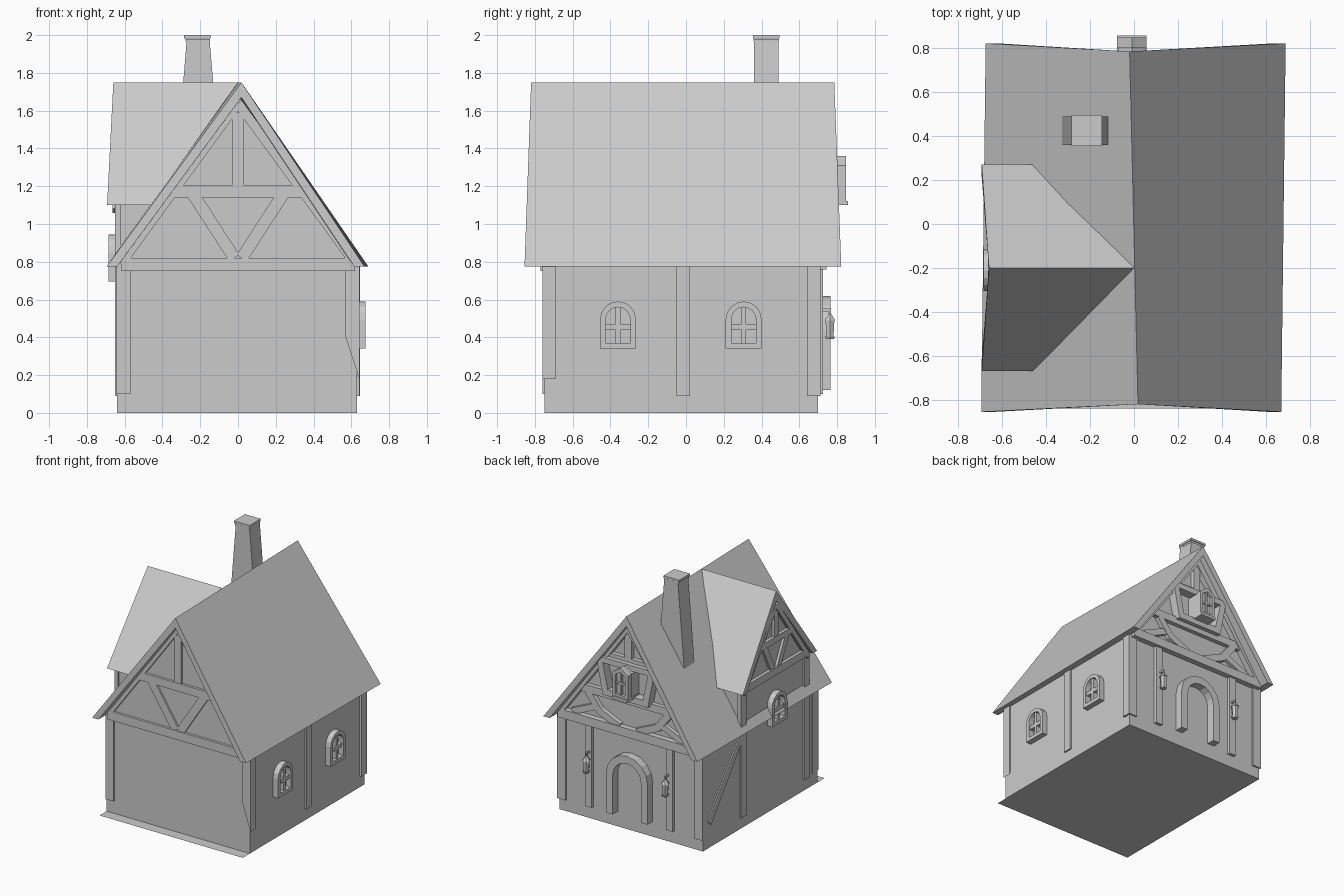
import bpy, bmesh
from math import sin, cos, pi
from mathutils import Vector as V

if "Cube" in bpy.data.objects:
    bpy.data.objects.remove(bpy.data.objects["Cube"])

# Wall frames: origin, horizontal direction, outward direction
SIDES = {
    'front': (V((0, -.75, 0)), V((1, 0, 0)), V((0, -1, 0))),
    'back': (V((0, .70, 0)), V((1, 0, 0)), V((0, 1, 0))),
    'right': (V((.63, 0, 0)), V((0, 1, 0)), V((1, 0, 0))),
    'left': (V((-.64, 0, 0)), V((0, 1, 0)), V((-1, 0, 0))),
}


def at(side, p, w):
    o, u, n = SIDES[side]
    return o + u * p[0] + n * w + V((0, 0, p[1]))


def make(name, verts, faces):
    bm = bmesh.new()
    vs = [bm.verts.new(v) for v in verts]
    for f in faces:
        bm.faces.new([vs[i] for i in f])
    bmesh.ops.recalc_face_normals(bm, faces=bm.faces)
    me = bpy.data.meshes.new(name)
    bm.to_mesh(me)
    bm.free()
    ob = bpy.data.objects.new(name, me)
    bpy.context.collection.objects.link(ob)
    return ob


def loft(name, a, b):
    n = len(a)
    sides = [(i, (i + 1) % n, (i + 1) % n + n, i + n) for i in range(n)]
    return make(name, list(a) + list(b), sides + [tuple(range(n)), tuple(range(n, 2 * n))])


def prism(name, side, pts, w0, w1):
    return loft(name, [at(side, p, w0) for p in pts], [at(side, p, w1) for p in pts])


def rect(name, side, u0, u1, z0, z1, d, w0=-.02):
    return prism(name, side, [(u0, z0), (u1, z0), (u1, z1), (u0, z1)], w0, d)


def bar(name, side, p, q, width, d):
    p, q = V(p), V(q)
    t = (q - p).normalized() * width / 2
    s = V((-t.y, t.x))
    return prism(name, side, [p + s, p - s, q - s, q + s], -.02, d)


def ring(name, side, outer, inner, w0, w1, closed=True):
    n = len(outer)
    verts = [at(side, p, w) for w in (w0, w1) for pts in (outer, inner) for p in pts]
    faces = []
    for i in range(n if closed else n - 1):
        j = (i + 1) % n
        for a, b in ((0, n), (n, 3 * n), (3 * n, 2 * n), (2 * n, 0)):
            faces.append((a + i, a + j, b + j, b + i))
    if not closed:
        faces += [(k, n + k, 3 * n + k, 2 * n + k) for k in (0, n - 1)]
    return make(name, verts, faces)


def arch(cu, z0, r, h, seg=8):
    zc = z0 + h - r
    arc = [(cu + r * cos(pi * i / seg), zc + r * sin(pi * i / seg)) for i in range(seg + 1)]
    return [(cu + r, z0)] + arc + [(cu - r, z0)]


def window(name, side, cu, z0):
    ring(name + '_frame', side, arch(cu, z0, .095, .25), arch(cu, z0 + .03, .065, .19), -.02, .045)
    rect(name + '_mullion', side, cu - .012, cu + .012, z0 + .02, z0 + .23, .035)
    rect(name + '_crossbar', side, cu - .075, cu + .075, z0 + .1, z0 + .13, .035)


def gable(name, side, c, apex, half, low, mid, d, t):
    # rafters, collar beams, king post and V braces
    slope = half / (apex - low)
    reach = lambda z: (apex - z) * slope
    for s in (-1, 1):
        bar(name + '_rafter', side, (c, apex - .03), (c + s * reach(low), low - .03), t * .75, d)
        bar(name + '_brace', side, (c + s * .02, low), (c + s * reach(mid) * .62, mid + .02), t, d - .005)
    rect(name + '_collar', side, c - reach(mid) + .03, c + reach(mid) - .03, mid, mid + t, d)
    rect(name + '_king_post', side, c - t / 2, c + t / 2, mid + t, apex - .08, d - .003)


# House body and thin floor sheet
prism('house_body', 'front', [(-.64, 0), (.63, 0), (.63, .8), (0, 1.68), (-.64, .8)], 0, -1.45)
make('floor_sheet', [(-.64, -.84, 0), (.63, -.84, 0), (.63, .7, 0), (-.64, .7, 0)], [(0, 1, 2, 3)])

# Main roof, slightly twisted
def chevron(xl, xr, xm, ye, ym):
    return [V(p) for p in ((xl, ye, .775), (xm, ym, 1.75), (xr, ye, .775),
                           (xr - .055, ye, .775), (xm, ym, 1.67), (xl + .055, ye, .775))]
loft('main_roof', chevron(-.695, .67, .018, -.855, -.82), chevron(-.675, .69, -.02, .822, .785))

# Cross wing on the left: wall and roof ending in the valleys
prism('dormer_wall', 'left', [(-.62, .7), (.22, .7), (.22, 1.1), (-.2, 1.68), (-.62, 1.1)], 0, -.5)
def dormer_ring(xe, xm):
    return [V(p) for p in ((xe, -.67, 1.1), (xm, -.2, 1.75), (xe, .27, 1.1),
                           (xe, .215, 1.1), (xm, -.2, 1.67), (xe, -.615, 1.1))]
loft('dormer_roof', dormer_ring(-.693, -.66), dormer_ring(-.46, 0))

# Chimney with two-step cap
def block(x0, x1, z0, z1, g):
    return [V((x0, .36 - g, z0)), V((x1, .36 - g, z0)), V((x1, .49 + g, z1)), V((x0, .49 + g, z1))]
def flat(x0, x1, z, g=0):
    return block(x0, x1, z, z, g)
loft('chimney_shaft', flat(-.335, -.085, 1.2), flat(-.272, -.15, 1.97))
loft('chimney_cap_lower', flat(-.278, -.148, 1.965, .002), flat(-.278, -.148, 1.98, .002))
loft('chimney_cap_upper', flat(-.285, -.145, 1.982, .005), flat(-.285, -.145, 2.0, .005))

# Front timbers
rect('front_tie_beam', 'front', -.62, .62, .75, .82, .02)
gable('front_gable', 'front', 0, 1.67, .62, .82, 1.14, .02, .065)
rect('front_left_post', 'front', -.645, -.57, .10, .8, .01, -.07)
prism('front_right_post', 'front', [(.57, .8), (.57, .4), (.642, .18), (.642, .8)], -.06, .01)

# Back timbers
rect('back_tie_beam', 'back', -.62, .62, .76, .83, .045)
rect('back_collar', 'back', -.42, .42, 1.02, 1.08, .035)
rect('back_upper_collar', 'back', -.23, .23, 1.34, 1.39, .035)
rect('back_king_post', 'back', -.03, .03, 1.39, 1.6, .035)
for s in (-1, 1):
    bar('back_rafter', 'back', (0, 1.64), (s * .62, .79), .05, .045)
    bar('back_brace_lower', 'back', (s * .08, .82), (s * .26, .90), .055, .035)
    bar('back_brace_upper', 'back', (s * .25, .89), (s * .36, 1.03), .055, .035)
    bar('back_brace_outer', 'back', (s * .5, .83), (s * .3, .92), .05, .03)
    rect('back_door_post', 'back', s * .36 - .03, s * .36 + .03, .1, .78, .025)
    rect('back_corner_post', 'back', min(s * .57, s * .645), max(s * .57, s * .645), .09, .8, .012, -.06)

# Door surround
ring('door_arch', 'back', arch(-.01, .12, .185, .5), arch(-.01, .12, .125, .44), -.02, .065, False)

# Gable window with flared frame and projecting box
ring('gable_window_frame', 'back', [(-.2, 1.06), (.2, 1.06), (.26, 1.36), (-.26, 1.36)],
     [(-.155, 1.11), (.155, 1.11), (.2, 1.315), (-.2, 1.315)], -.02, .07)
house = lambda r, z0, z1, z2: [(-r - .01, z0), (r - .01, z0), (r - .01, z1), (-.01, z2), (-r - .01, z1)]
prism('gable_window_box', 'back', house(.062, 1.12, 1.305, 1.35), -.02, .125)
ring('gable_window_trim', 'back', house(.068, 1.115, 1.31, 1.36), house(.045, 1.14, 1.295, 1.325), .1, .148)
rect('gable_window_mullion', 'back', -.017, -.003, 1.13, 1.335, .138)
rect('gable_window_crossbar', 'back', -.06, .04, 1.22, 1.235, .138)
rect('gable_window_sill', 'back', -.078, .058, 1.1, 1.122, .157)

# Lanterns on the door posts
def hexagon(x, y, z, r):
    return [V((x + r * cos(pi * i / 3), y + r * sin(pi * i / 3), z)) for i in range(6)]
for x in (-.35, .35):
    y = .762
    loft('lantern_base', hexagon(x, y, .39, .024), hexagon(x, y, .405, .03))
    loft('lantern_glass', hexagon(x, y, .405, .022), hexagon(x, y, .49, .027))
    loft('lantern_hood', hexagon(x, y, .49, .032), hexagon(x, y, .525, .007))
    rect('lantern_hook', 'back', x - .005, x + .005, .52, .545, .067, .055)
    rect('lantern_arm', 'back', x - .006, x + .006, .538, .552, .067)

# Right wall posts and windows
rect('right_mid_post', 'right', -.05, .02, .09, .8, .012)
for y in (-.36, .305):
    window('right_window', 'right', y, .34)

# Left wall posts, braces, window and dormer gable
for y, top in ((.2, 1.12), (-.6, 1.12)):
    rect('left_post', 'left', y - .032, y + .032, .09, top, .012)
bar('left_brace', 'left', (.63, .2), (.22, .74), .055, .01)
window('left_window', 'left', -.21, .695)
rect('dormer_tie_beam', 'left', -.6, .2, 1.08, 1.14, .025)
gable('dormer_gable', 'left', -.2, 1.67, .41, 1.1, 1.34, .025, .05)
